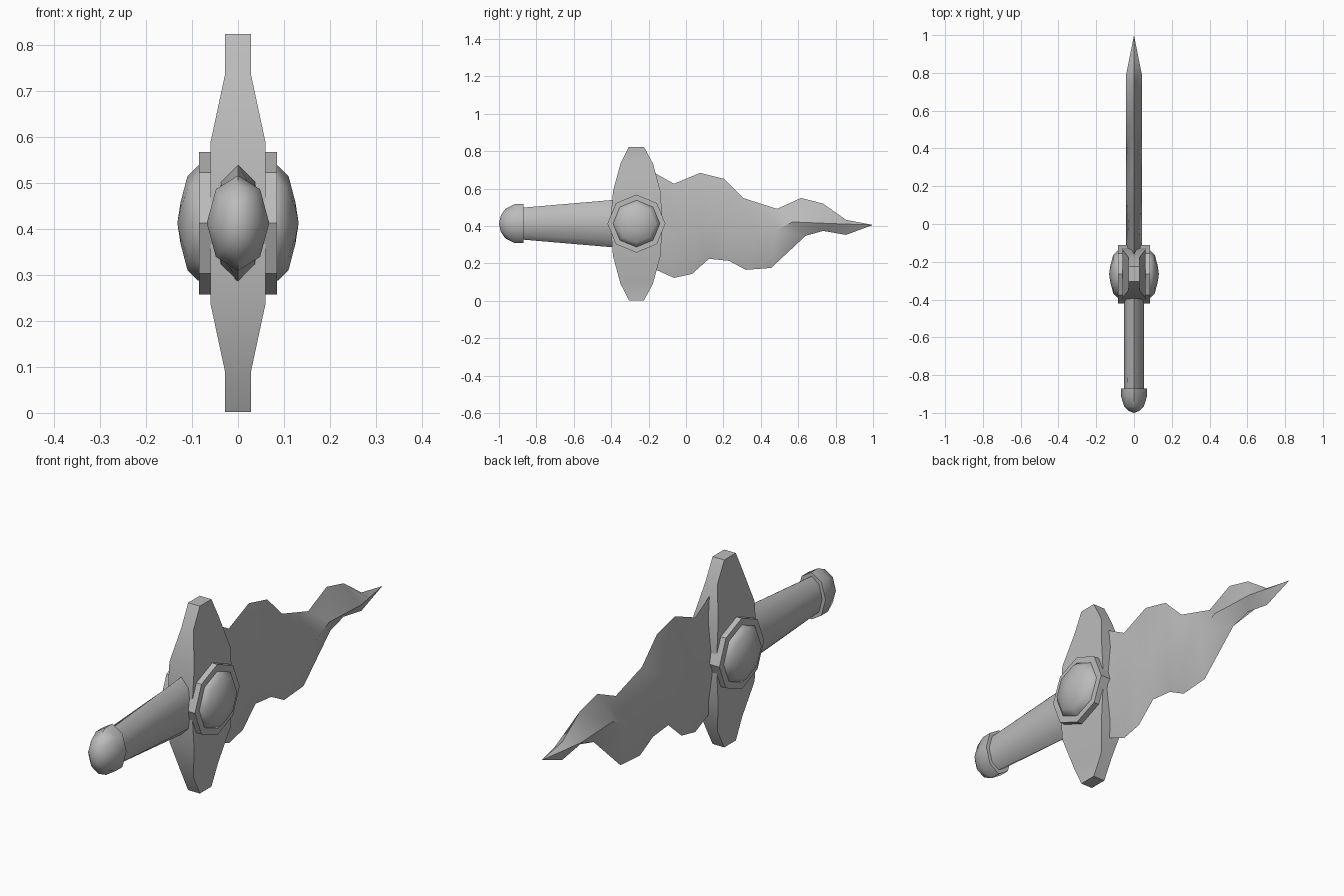
import bpy, math

if "Cube" in bpy.data.objects:
    bpy.data.objects.remove(bpy.data.objects["Cube"], do_unlink=True)

MID = 0.413   # height of the dagger's long axis
HUB = -0.265  # position of the guard along the dagger

steel = bpy.data.materials.new("plain_grey")
steel.use_nodes = True
GREY = (0.5, 0.5, 0.5, 1)
steel.diffuse_color = GREY
steel.node_tree.nodes["Principled BSDF"].inputs["Base Color"].default_value = GREY


def loft(name, rings, angle=40):
    """Skin a list of equal-length rings and cap both ends."""
    n = len(rings[0])
    verts = [p for ring in rings for p in ring]
    faces = [(r * n + i, r * n + (i + 1) % n, (r + 1) * n + (i + 1) % n, (r + 1) * n + i)
             for r in range(len(rings) - 1) for i in range(n)]
    last = (len(rings) - 1) * n
    faces += [tuple(reversed(range(n))), tuple(range(last, last + n))]
    mesh = bpy.data.meshes.new(name)
    mesh.from_pydata(verts, [], faces)
    mesh.materials.append(steel)
    obj = bpy.data.objects.new(name, mesh)
    bpy.context.collection.objects.link(obj)
    bpy.ops.object.select_all(action='DESELECT')
    obj.select_set(True)
    bpy.context.view_layer.objects.active = obj
    # weld collapsed tips and face everything outward
    bpy.ops.object.mode_set(mode='EDIT')
    bpy.ops.mesh.select_all(action='SELECT')
    bpy.ops.mesh.remove_doubles(threshold=0.0001)
    bpy.ops.mesh.normals_make_consistent(inside=False)
    bpy.ops.object.mode_set(mode='OBJECT')
    bpy.ops.object.shade_smooth_by_angle(angle=math.radians(angle))
    return obj


def octagon(a, b):
    """Eight points with corners on both axes."""
    return [(a * math.cos(k * math.pi / 4), b * math.sin(k * math.pi / 4)) for k in range(8)]


def along_y(profile):
    """Oval rings from (y, half width, half height)."""
    return [[(u, y, MID + v) for u, v in octagon(a, b)] for y, a, b in profile]


def along_x(profile, side):
    """Round rings from (x, radius), on one side of the guard."""
    return [[(side * x, HUB + u, MID + v) for u, v in octagon(r, r)] for x, r in profile]


# Grip and pommel
loft("grip", along_y([(-0.89, 0.052, 0.084), (-0.35, 0.053, 0.13)]), 50)
loft("pommel", along_y([(-0.87, 0.068, 0.104), (-0.915, 0.068, 0.104), (-0.965, 0.052, 0.08),
                        (-0.99, 0.028, 0.044), (-1.0, 0, 0)]), 50)

# Cross guard: (height from axis, half thickness, front y, back y)
half = [(0.0, 0.06, -0.405, -0.125), (0.175, 0.06, -0.39, -0.137),
        (0.322, 0.0285, -0.35, -0.177), (0.411, 0.0285, -0.305, -0.225)]
stations = [(-z, *rest) for z, *rest in reversed(half[1:])] + half
loft("cross_guard", [[(-x, f, MID + z), (x, f, MID + z), (x, b, MID + z), (-x, b, MID + z)]
                     for z, x, f, b in stations], 30)

# Round bosses with domed studs on both sides
for side, label in ((1, "left"), (-1, "right")):
    loft(label + "_boss", along_x([(0.03, 0.155), (0.085, 0.155)], side), 30)
    loft(label + "_stud", along_x([(0.08, 0.126), (0.087, 0.125), (0.11, 0.102),
                                   (0.125, 0.045), (0.132, 0)], side), 50)

# Wavy blade: upper edge, ridge and lower edge as (y, z) pairs
upper = [(-0.16, 0.68), (-0.064, 0.626), (0.075, 0.684), (0.203, 0.652), (0.305, 0.55),
         (0.396, 0.521), (0.487, 0.492), (0.615, 0.55), (0.733, 0.52), (0.856, 0.433), (1, 0.406)]
ridge = [(-0.16, 0.405), (-0.01, 0.342), (0.08, 0.39), (0.17, 0.438), (0.28, 0.385),
         (0.39, 0.332), (0.48, 0.377), (0.57, 0.422), (0.79, 0.413), (0.87, 0.41), (1, 0.406)]
lower = [(-0.16, 0.166), (-0.064, 0.123), (0.032, 0.144), (0.123, 0.225), (0.23, 0.214),
         (0.32, 0.166), (0.455, 0.176), (0.64, 0.348), (0.733, 0.374), (0.856, 0.353), (1, 0.406)]
rings = []
for u, m, l in zip(upper, ridge, lower):
    w = 0.042 * min(1, (1 - m[0]) / 0.21)
    rings.append([(0, *u), (w, *m), (0, *l), (-w, *m)])
# root of the blade sits inside the guard
rings.insert(0, [(x, -0.2, z) for x, y, z in rings[0]])
loft("blade", rings, 40)
